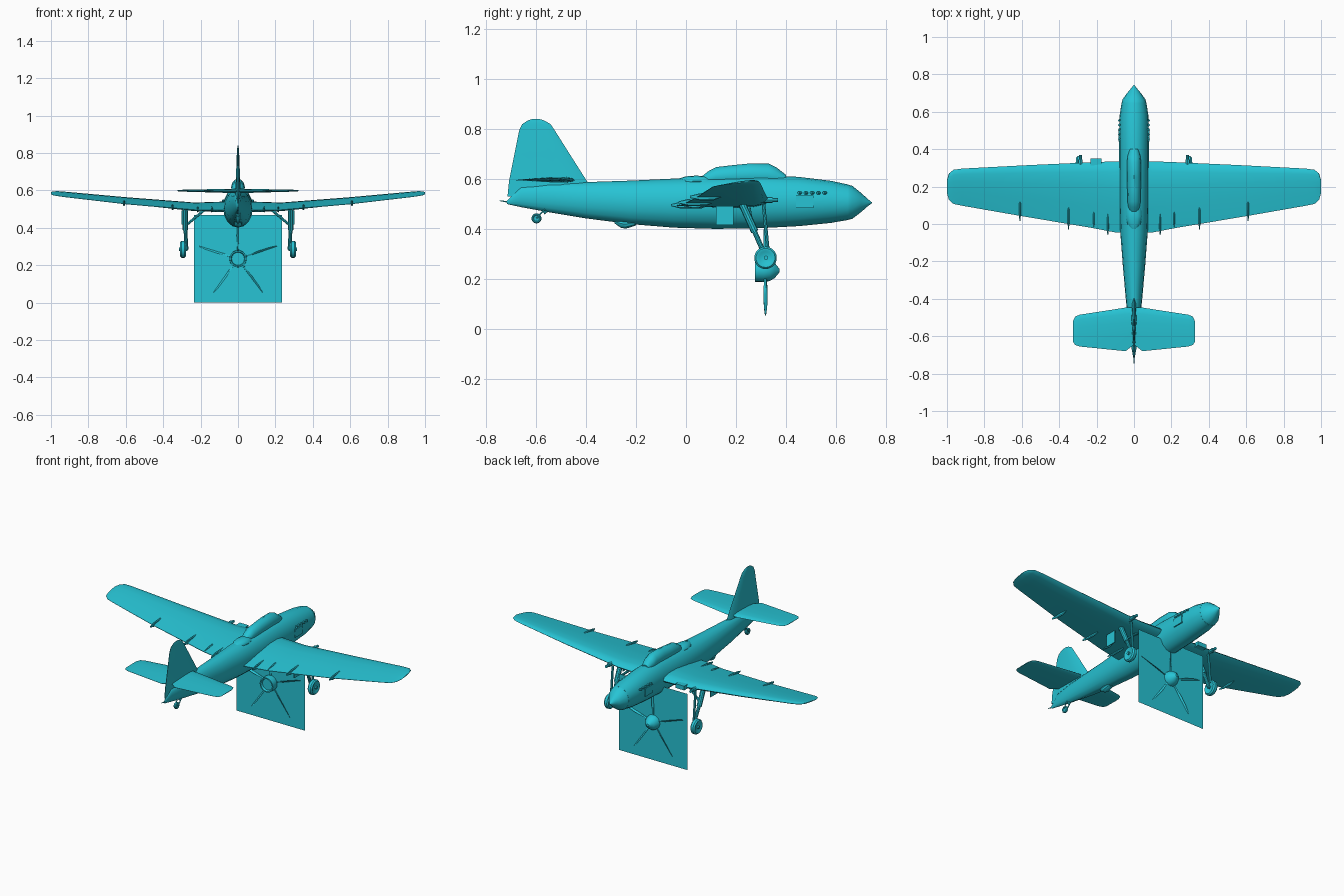
import bpy, bmesh
from math import sin, cos, pi, radians
from mathutils import Vector, Matrix

paint = bpy.data.materials.new("cyan_paint")
paint.diffuse_color = (0.02, 0.55, 0.66, 1)


def finish(bm, name, mirror=False, angle=35):
    bmesh.ops.recalc_face_normals(bm, faces=bm.faces)
    mesh = bpy.data.meshes.new(name)
    bm.to_mesh(mesh)
    bm.free()
    ob = bpy.data.objects.new(name, mesh)
    bpy.context.collection.objects.link(ob)
    mesh.materials.append(paint)
    if mirror:
        ob.modifiers.new("Mirror", 'MIRROR').use_axis[0] = True
    bpy.ops.object.select_all(action='DESELECT')
    ob.select_set(True)
    bpy.context.view_layer.objects.active = ob
    bpy.ops.object.shade_smooth_by_angle(angle=radians(angle))
    return ob


def add_loft(bm, rings):
    rows = [[bm.verts.new(p) for p in r] for r in rings]
    n = len(rows[0])
    for a, b in zip(rows, rows[1:]):
        for i in range(n):
            bm.faces.new((a[i], a[(i + 1) % n], b[(i + 1) % n], b[i]))
    bm.faces.new(rows[0])
    bm.faces.new(rows[-1])


def loft(name, rings, mirror=False):
    bm = bmesh.new()
    add_loft(bm, rings)
    return finish(bm, name, mirror)


def body(name, sections, n=16, x=0, mirror=False):
    """Oval sections along y: (y, bottom z, top z, half width)."""
    return loft(name, [[(x + w * cos(2 * pi * i / n), y, (a + b) / 2 + (b - a) / 2 * sin(2 * pi * i / n))
                        for i in range(n)] for y, a, b, w in sections], mirror)


FOIL = [(0, 0), (.04, .28), (.15, .46), (.35, .5), (.65, .33), (1, .03),
        (1, -.03), (.65, -.22), (.35, -.38), (.15, -.36), (.04, -.22)]


def surface(name, stations):
    """Mirrored wing: (x, leading y, leading z, trailing y, trailing z, thickness)."""
    return loft(name, [[(x, ly + (ty - ly) * c, lz + (tz - lz) * c + t * h) for c, h in FOIL]
                       for x, ly, lz, ty, tz, t in stations], True)


def rod(bm, a, b, r, n=8, r2=None):
    a, b = Vector(a), Vector(b)
    d = b - a
    m = Matrix.Translation((a + b) / 2) @ d.to_track_quat('Z', 'Y').to_matrix().to_4x4()
    bmesh.ops.create_cone(bm, cap_ends=True, segments=n, radius1=r,
                          radius2=r if r2 is None else r2, depth=d.length, matrix=m)


def box(bm, c, s):
    bmesh.ops.create_cube(bm, size=1, matrix=Matrix.Translation(c) @ Matrix.Diagonal((*s, 1)))


# Fuselage, spinner nose and tail cone
body("fuselage", [(-.715, .50, .515, .004), (-.66, .488, .57, .014), (-.55, .468, .583, .028),
                  (-.40, .443, .588, .044), (-.22, .42, .594, .060), (-.05, .406, .602, .073),
                  (.12, .401, .608, .079), (.30, .404, .616, .080), (.45, .412, .609, .080),
                  (.58, .425, .593, .077), (.65, .437, .578, .066)])
body("nose_cone", [(.648, .437, .578, .066), (.665, .441, .573, .062), (.70, .468, .545, .037),
                   (.73, .494, .518, .012), (.744, .504, .507, .001)])
body("tail_spike", [(-.745, .512, .515, .002), (-.70, .502, .512, .004)], 6)

# Canopy and rear dorsal fairing
body("canopy", [(.055, .57, .604, .02), (.09, .57, .632, .03), (.12, .57, .648, .035), (.18, .57, .655, .036),
                (.25, .57, .662, .037), (.33, .57, .662, .037), (.36, .57, .648, .035),
                (.40, .57, .617, .025)], 12)
body("dorsal_fairing", [(-.03, .57, .602, .015), (.0, .57, .611, .035), (.04, .57, .614, .042),
                        (.08, .57, .612, .038), (.10, .57, .605, .03)], 12)

# Wings and tailplane
surface("wing", [(0, .335, .515, -.05, .495, .065), (.10, .335, .515, -.045, .494, .060),
                 (.23, .33, .515, -.02, .495, .050), (.60, .313, .551, .042, .527, .036),
                 (.92, .296, .586, .098, .564, .022), (.965, .29, .591, .107, .570, .018),
                 (.99, .27, .592, .130, .575, .012), (1.0, .235, .590, .165, .580, .006)])
surface("tailplane", [(0, -.445, .596, -.645, .596, .026), (.045, -.447, .596, -.68, .596, .025),
                      (.29, -.485, .598, -.655, .598, .012), (.315, -.495, .598, -.647, .598, .009),
                      (.326, -.52, .598, -.63, .598, .004)])

# Tail fin, tapering in thickness toward the tip: (z, leading y, trailing y, thickness)
fin = [(.53, -.36, -.714, .036), (.59, -.395, -.708, .028), (.70, -.465, -.686, .020),
       (.795, -.525, -.667, .013), (.82, -.542, -.655, .010), (.835, -.568, -.632, .006), (.84, -.585, -.615, .003)]
loft("tail_fin", [[(t * h, ly + (ty - ly) * c, z) for c, h in
                   [(0, 0), (.1, .35), (.35, .5), (.7, .3), (1, .05), (1, -.05), (.7, -.3), (.35, -.5), (.1, -.35)]]
                  for z, ly, ty, t in fin])

# Flap hinge fairings under the trailing edges
for i, (x, y0, y1, z) in enumerate([(.14, -.06, .09, .496), (.215, -.015, .08, .497),
                                    (.35, -.03, .11, .507), (.61, .015, .14, .529)]):
    body(f"hinge_fairing_{i + 1}", [(y0, z - .004, z + .004, .002), (y0 + .04, z - .014, z + .014, .006),
                                    (y1 - .03, z - .014, z + .018, .007), (y1, z - .002, z + .012, .003)],
         8, x, True)

# Wing gun barrels and the single intake on the left leading edge
bm = bmesh.new()
rod(bm, (.287, .28, .517), (.287, .345, .517), .012)
rod(bm, (.287, .34, .517), (.287, .368, .517), .008)
finish(bm, "wing_gun", True)
bm = bmesh.new()
box(bm, (-.203, .325, .516), (.06, .05, .026))
finish(bm, "wing_intake")

# Exhaust stubs and side panels on the nose
bm = bmesh.new()
for i in range(5):
    rod(bm, (.074, .46 + i * .025, .545), (.083, .45 + i * .025, .545), .006, 6)
box(bm, (.078, .475, .51), (.008, .07, .05))
finish(bm, "nose_exhaust", True)

# Belly bump
body("belly_scoop", [(-.285, .422, .44, .008), (-.26, .404, .44, .02), (-.24, .401, .44, .022),
                     (-.20, .414, .44, .016)], 10)

# Main landing gear: slanted leg, side brace, fork, door and wheel
bm = bmesh.new()
rod(bm, (.282, .225, .50), (.282, .275, .39), .015, 10)
rod(bm, (.282, .27, .40), (.275, .32, .285), .010, 10)
rod(bm, (.282, .265, .41), (.18, .25, .495), .007)
rod(bm, (.282, .31, .50), (.282, .328, .31), .007)
rod(bm, (.27, .32, .285), (.315, .32, .285), .009)
box(bm, (.298, .155, .455), (.006, .07, .075))
finish(bm, "landing_gear_leg", True)


def wheel(name, x, y, z, r, w, mirror=False):
    bm = bmesh.new()
    prof = [(-.35, .55), (-.5, .7), (-.5, .85), (-.25, 1), (.25, 1), (.5, .85), (.5, .7), (.35, .55)]
    add_loft(bm, [[(x + a * w, y + r * b * cos(pi * i / 10), z + r * b * sin(pi * i / 10))
                   for i in range(20)] for a, b in prof])
    return finish(bm, name, mirror)


wheel("main_wheel", .294, .318, .285, .045, .03, True)
wheel("tail_wheel", 0, -.598, .443, .020, .016)
bm = bmesh.new()
for x in (-.011, .011):
    rod(bm, (x, -.598, .443), (x, -.565, .48), .003, 6)
rod(bm, (0, -.57, .465), (0, -.54, .49), .008)
finish(bm, "tail_wheel_strut")

# Square propeller disc card below the fuselage
bm = bmesh.new()
bmesh.ops.create_grid(bm, x_segments=1, y_segments=1, size=.2345,
                      matrix=Matrix.Translation((0, .318, .2345)) @ Matrix.Rotation(pi / 2, 4, 'X'))
finish(bm, "propeller_disc")

# Propeller: five twisted blades around a hub
HUB = Vector((0, .318, .2345))
body("propeller_hub", [(.275 + dy, .2345 - r, .2345 + r, r) for dy, r in
                       [(.012, .034), (0, .038), (0, .045), (.035, .046), (.06, .042), (.08, .030), (.098, .008)]], 20)
bm = bmesh.new()
for k in range(5):
    spin = Matrix.Rotation(k * 2 * pi / 5, 3, 'Y')
    rings = []
    for r, chord, thick, pitch in [(.03, .010, .010, 60), (.07, .016, .008, 58), (.12, .022, .005, 52),
                                   (.18, .018, .003, 46), (.21, .010, .002, 43), (.222, .003, .001, 43)]:
        p = radians(pitch)
        u, v = Vector((cos(p), sin(p), 0)), Vector((-sin(p), cos(p), 0))
        rings.append([HUB + spin @ (d + Vector((0, 0, r))) for d in
                      (u * chord / 2, v * thick / 2, -u * chord / 2, -v * thick / 2)])
    add_loft(bm, rings)
finish(bm, "propeller_blades")
